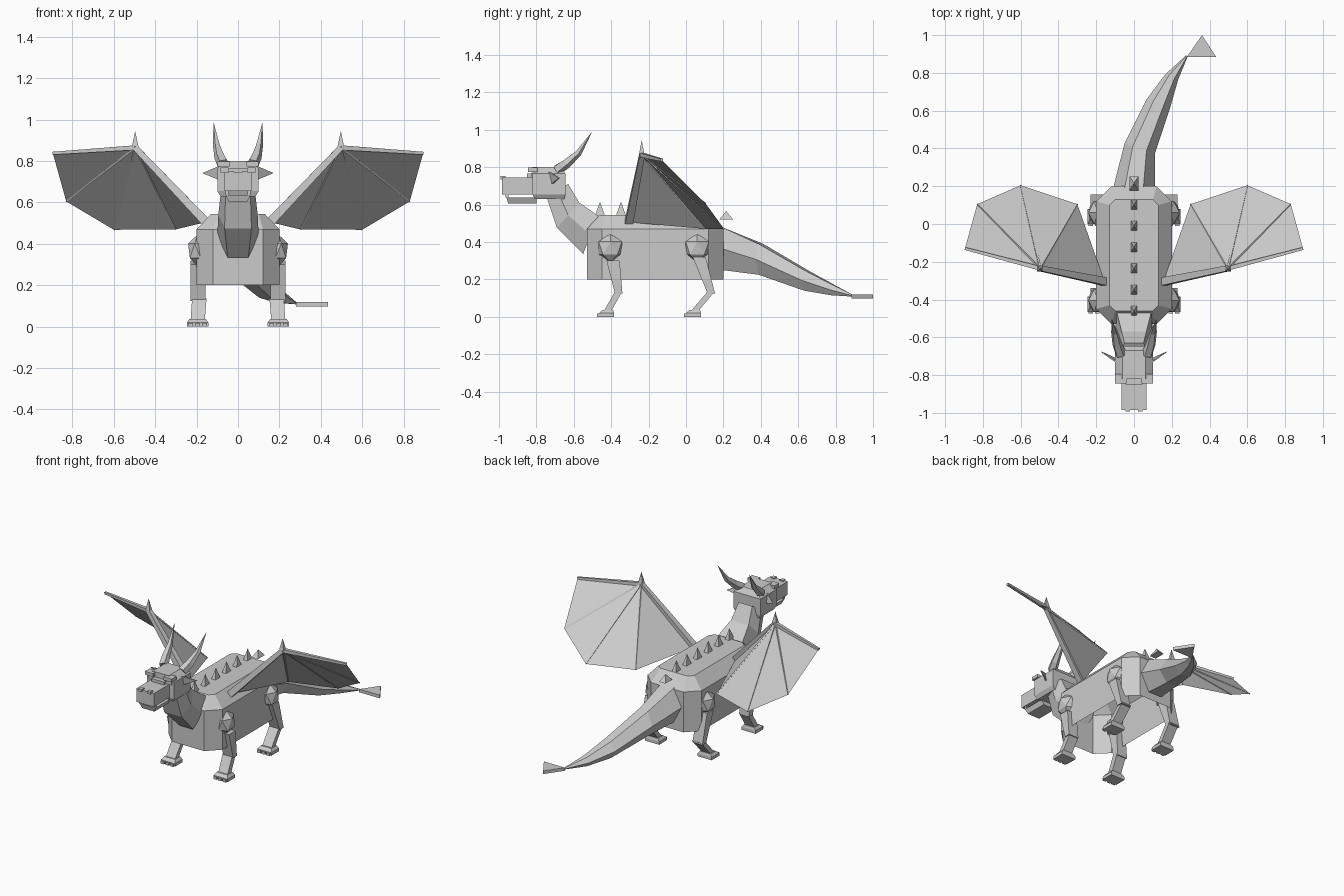
import bpy, bmesh, math
from mathutils import Vector

if "Cube" in bpy.data.objects:
    bpy.data.objects.remove(bpy.data.objects["Cube"])

grey = bpy.data.materials.new("stone grey")
grey.diffuse_color = (0.6, 0.6, 0.6, 1)
grey.use_nodes = True
grey.node_tree.nodes["Principled BSDF"].inputs["Base Color"].default_value = grey.diffuse_color


def make(name, verts, faces, mirror=False, closed=True):
    """Mesh object from points and faces, optionally mirrored over x = 0."""
    me = bpy.data.meshes.new(name)
    me.from_pydata([tuple(v) for v in verts], [], faces)
    bm = bmesh.new()
    bm.from_mesh(me)
    if closed:
        bmesh.ops.recalc_face_normals(bm, faces=bm.faces)
    bm.to_mesh(me)
    bm.free()
    me.materials.append(grey)
    ob = bpy.data.objects.new(name, me)
    bpy.context.collection.objects.link(ob)
    if mirror:
        ob.modifiers.new("mirror", 'MIRROR').use_mirror_merge = False
    return ob


def loft(name, rings, mirror=False, cap_start=True, cap_end=True):
    """Skin a row of rings that have equal point counts."""
    n = len(rings[0])
    verts = [p for r in rings for p in r]
    faces = [(i * n + j, i * n + (j + 1) % n, (i + 1) * n + (j + 1) % n, (i + 1) * n + j)
             for i in range(len(rings) - 1) for j in range(n)]
    if cap_start:
        faces.append(tuple(range(n))[::-1])
    if cap_end:
        faces.append(tuple(range(len(verts) - n, len(verts))))
    return make(name, verts, faces, mirror)


def rect(x0, x1, y0, y1, z):
    return [(x0, y0, z), (x1, y0, z), (x1, y1, z), (x0, y1, z)]


def box(name, x0, x1, y0, y1, z0, z1, mirror=False):
    return loft(name, [rect(x0, x1, y0, y1, z0), rect(x0, x1, y0, y1, z1)], mirror)


def tube(name, path, radii, sides=4, mirror=True):
    """Polygonal rod along a path of points."""
    pts = [Vector(p) for p in path]
    rings = []
    for i, p in enumerate(pts):
        d = (pts[min(i + 1, len(pts) - 1)] - pts[max(i - 1, 0)]).normalized()
        u = d.cross(Vector((0, 1, 0.01))).normalized()
        v = d.cross(u)
        rings.append([p + (u * math.cos(a) + v * math.sin(a)) * radii[i]
                      for a in (math.tau * (k + 0.5) / sides for k in range(sides))])
    return loft(name, rings, mirror)


def pyramid(name, x, y, z, w, d, h, mirror=False):
    return make(name, rect(x - w, x + w, y - d, y + d, z) + [(x, y, z + h)],
                [(0, 1, 4), (1, 2, 4), (2, 3, 4), (3, 0, 4), (3, 2, 1, 0)], mirror)


def octagon(wx, cx, y0, y1, cy, z):
    half = [(cx, y0, z), (wx, y0 + cy, z), (wx, y1 - cy, z), (cx, y1, z)]
    return half + [(-x, y, z) for x, y, z in reversed(half)]


# Body: octagonal shell, chamfered top, open underneath
loft("body", [octagon(0.2, 0.12, -0.53, 0.2, 0.08, 0.2),
              octagon(0.2, 0.12, -0.53, 0.2, 0.08, 0.47),
              octagon(0.13, 0.1, -0.46, 0.13, 0.03, 0.545)], cap_start=False)


# Neck: six-sided, rising forward (back y z, front y z, half widths)
def hexring(by, bz, fy, fz, wb, wm, wf):
    my, mz = (by + fy) / 2, (bz + fz) / 2
    return [(wb, by, bz), (wm, my, mz), (wf, fy, fz),
            (-wf, fy, fz), (-wm, my, mz), (-wb, by, bz)]


loft("neck", [hexring(-0.47, 0.54, -0.55, 0.335, 0.09, 0.1, 0.05),
              hexring(-0.57, 0.61, -0.69, 0.475, 0.065, 0.095, 0.065),
              hexring(-0.63, 0.71, -0.745, 0.64, 0.05, 0.08, 0.06)])

# Tail: six-sided, sweeping sideways and down (x, y, top, bottom, half width)
tail = [(0, 0.19, 0.48, 0.25, 0.11), (0.03, 0.4, 0.39, 0.225, 0.08),
        (0.13, 0.64, 0.25, 0.14, 0.062), (0.2, 0.78, 0.175, 0.115, 0.035),
        (0.28, 0.89, 0.118, 0.108, 0.005)]
loft("tail", [[(x + w * c, y - w * c * 0.35 * (i > 0), (t + b) / 2 + (t - b) / 2 * s)
               for c, s in ((0.45, 1), (1, 0), (0.45, -1), (-0.45, -1), (-1, 0), (-0.45, 1))]
              for i, (x, y, t, b, w) in enumerate(tail)])
loft("tail_blade", [[(0.28, 0.885, z), (0.435, 0.885, z), (0.36, 1.0, z)]
                    for z in (0.097, 0.118)])

# Back spikes
for i in range(7):
    last = i == 6
    pyramid("back_spike", 0, -0.46 + 0.1125 * i, 0.52 if last else 0.54,
            0.023 if last else 0.016, 0.037 if last else 0.027, 0.045 if last else 0.075)

# Head: block with chamfered crown
loft("head", [rect(-0.085, 0.085, -0.81, -0.65, 0.63),
              rect(-0.1, 0.1, -0.82, -0.645, 0.655),
              rect(-0.1, 0.1, -0.82, -0.645, 0.765),
              rect(-0.06, 0.06, -0.82, -0.67, 0.8)])
box("snout", -0.065, 0.065, -0.985, -0.8, 0.655, 0.745)
box("snout_bridge", -0.045, 0.045, -0.85, -0.8, 0.74, 0.765)
loft("lower_jaw", [rect(-0.045, 0.045, -0.95, -0.8, 0.605),
                   rect(-0.06, 0.06, -0.96, -0.8, 0.637)])
box("nostril", 0.02, 0.045, -0.992, -0.965, 0.735, 0.752, True)
box("fang", 0.045, 0.06, -0.965, -0.95, 0.637, 0.657, True)
box("brow", 0.04, 0.1, -0.845, -0.795, 0.775, 0.797, True)
box("eye", 0.045, 0.085, -0.828, -0.81, 0.745, 0.77, True)
loft("ear", [[(0.095, -0.735, 0.775), (0.095, -0.72, 0.71), (0.172, -0.68, 0.742)],
             [(0.095, -0.725, 0.775), (0.095, -0.71, 0.71), (0.172, -0.675, 0.742)]], True)
tube("horn", [(0.07, -0.69, 0.785), (0.088, -0.64, 0.82), (0.103, -0.575, 0.875),
              (0.118, -0.505, 0.985)], [0.03, 0.027, 0.018, 0.001], 5)


# Legs: faceted shoulder, two bent segments, foot with toes
def leg(tag, y, hip, knee, ankle):
    bm = bmesh.new()
    bmesh.ops.create_icosphere(bm, subdivisions=1, radius=1)
    verts = [(0.195 + v.co.x * 0.052, y + v.co.y * 0.073, 0.367 + v.co.z * 0.078)
             for v in bm.verts]
    faces = [tuple(v.index for v in f.verts) for f in bm.faces]
    bm.free()
    make(tag + "_shoulder", verts, faces, True)

    def ring(x, yz, wx, wy):
        return rect(x - wx, x + wx, yz[0] - wy, yz[0] + wy, yz[1])
    loft(tag + "_upper_leg", [ring(0.195, hip, 0.035, 0.035), ring(0.193, knee, 0.037, 0.02)], True)
    loft(tag + "_lower_leg", [ring(0.187, (knee[0], knee[1] + 0.01), 0.035, 0.019),
                              ring(0.195, ankle, 0.034, 0.02)], True)
    fy = ankle[0] - 0.01
    loft(tag + "_foot", [rect(0.143, 0.247, fy - 0.035, fy + 0.045, 0),
                         rect(0.143, 0.247, fy - 0.035, fy + 0.045, 0.02),
                         rect(0.155, 0.235, fy - 0.015, fy + 0.04, 0.037)], True)
    for k in (-1, 0, 1):
        x = 0.195 + 0.034 * k
        box(tag + "_toe", x - 0.012, x + 0.012, fy - 0.045, fy - 0.03, 0, 0.018, True)


leg("front_leg", -0.405, (-0.39, 0.3), (-0.36, 0.125), (-0.42, 0.03))
leg("hind_leg", 0.06, (0.07, 0.32), (0.135, 0.125), (0.045, 0.03))

# Wings: fan membrane around the elbow, arm bones and thin fingers
root, elbow, tip = (0.155, -0.305, 0.505), (0.497, -0.235, 0.865), (0.895, -0.13, 0.838)
fan = [root, (0.3, 0.105, 0.47), (0.6, 0.205, 0.468), (0.83, 0.105, 0.605), tip]
skin = make("wing_membrane", [elbow] + fan, [(0, i, i + 1) for i in range(1, 5)],
            True, closed=False)
tube("wing_arm", [root, elbow], [0.03, 0.02])
tube("wing_forearm", [elbow, tip], [0.016, 0.01])
for p in fan[1:4]:
    tube("wing_finger", [elbow, p], [0.008, 0.004])
pyramid("wing_claw", 0.497, -0.237, 0.87, 0.016, 0.014, 0.075, True)
